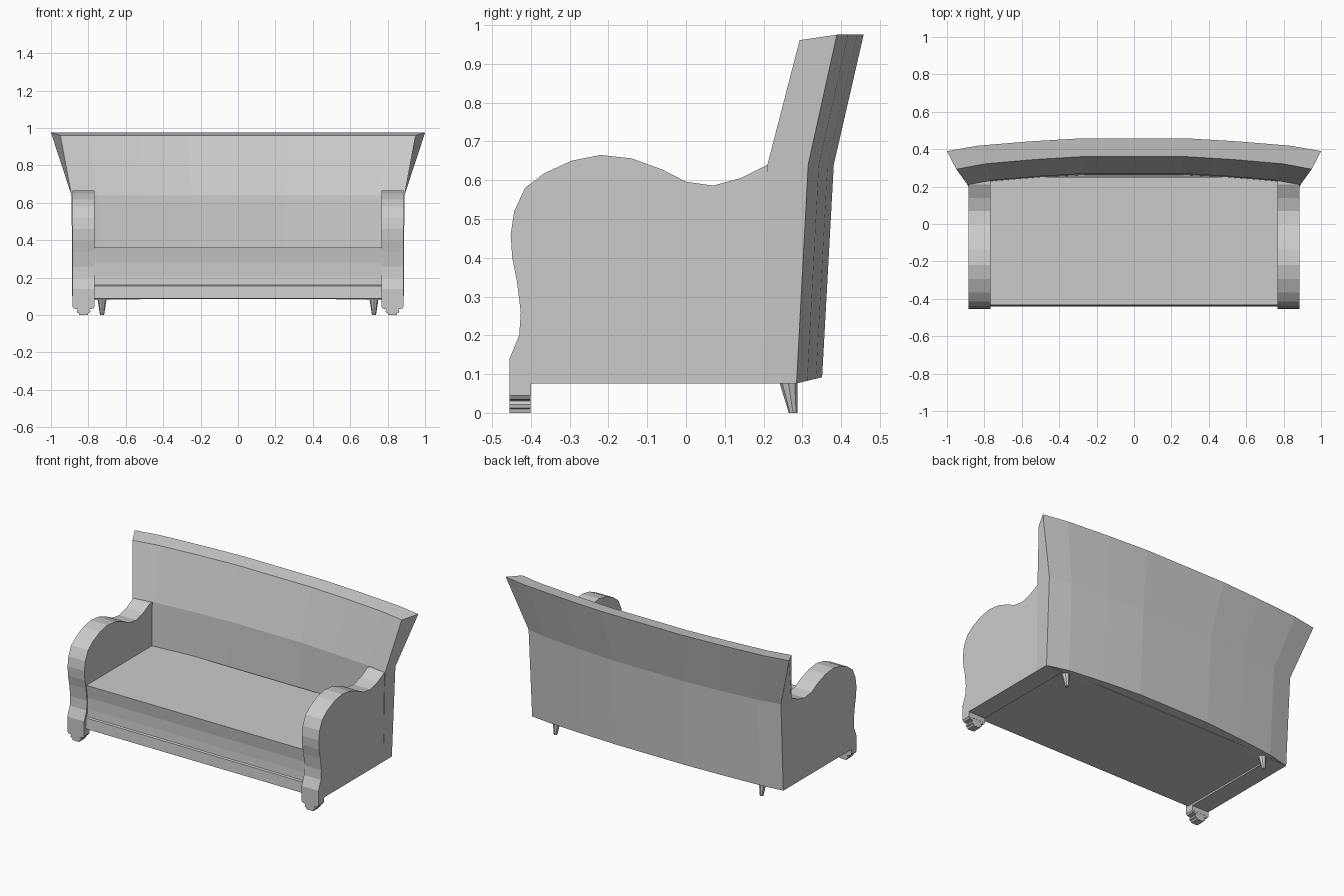
import bpy, bmesh
from mathutils import Vector

if "Cube" in bpy.data.objects:
    bpy.data.objects.remove(bpy.data.objects["Cube"])


def make_object(name, bm):
    bmesh.ops.recalc_face_normals(bm, faces=bm.faces)
    mesh = bpy.data.meshes.new(name)
    bm.to_mesh(mesh)
    bm.free()
    ob = bpy.data.objects.new(name, mesh)
    bpy.context.collection.objects.link(ob)
    return ob


def loft(name, rings):
    """Skin closed rings of equal length and cap both ends."""
    bm = bmesh.new()
    rows = [[bm.verts.new(p) for p in r] for r in rings]
    n = len(rows[0])
    for a, b in zip(rows, rows[1:]):
        for i in range(n):
            j = (i + 1) % n
            bm.faces.new((a[i], a[j], b[j], b[i]))
    bm.faces.new(rows[0])
    bm.faces.new(rows[-1])
    return make_object(name, bm)


def mirrored(ob):
    """Copy an object to the other side of x = 0."""
    bm = bmesh.new()
    bm.from_mesh(ob.data)
    for v in bm.verts:
        v.co.x = -v.co.x
    return make_object(ob.name + "_left", bm)


# Scrolled arms: side profile (y, z) extruded in x
arm_profile = [
    (-.40, .045), (-.455, .045), (-.455, .14), (-.43, .20), (-.426, .26),
    (-.436, .34), (-.448, .40), (-.452, .46), (-.443, .52), (-.415, .58),
    (-.365, .618), (-.295, .65), (-.22, .665), (-.14, .656), (-.06, .627),
    (0, .596), (.07, .586), (.14, .605), (.21, .64), (.30, .64),
    (.285, .076), (-.40, .076)]
arm = loft("arm", [[(x, y, z) for y, z in arm_profile] for x in (.767, .886)])
mirrored(arm)

# Moulded front feet: front profile (half width, z) extruded in y
foot_half = [(.059, .045), (.052, .035), (.03, .031), (.037, .022),
             (.035, .013), (.025, .01), (.023, 0)]
foot_profile = foot_half + [(-w, z) for w, z in reversed(foot_half)]
foot = loft("front_foot", [[(.826 + w, y, z) for w, z in foot_profile]
                           for y in (-.455, -.401)])
mirrored(foot)

# Tapered rear legs, leaning backwards
leg = bmesh.new()
bmesh.ops.create_cone(leg, cap_ends=True, segments=8, radius1=.011,
                      radius2=.024, depth=.085)
for v in leg.verts:
    t = v.co.z / .085 + .5
    v.co += Vector((.727, .276 - .013 * t, .0425))
leg = make_object("rear_leg", leg)
mirrored(leg)

# Seat with front rail
seat_profile = [(-.44, .088), (-.435, .155), (-.425, .16), (-.421, .21),
                (-.421, .28), (-.432, .362), (.25, .362), (.29, .085)]
loft("seat", [[(x, y, z) for y, z in seat_profile] for x in (-.77, .77)])

# Bowed back: each ring corner is (end x, end y, bow, end z, rise at centre)
back_corners = [
    (.886, .20, .06, .076, .012),
    (.886, .285, .066, .076, .016),
    (.89, .315, .066, .64, 0),
    (1.0, .389, .069, .975, 0),
    (.95, .293, .068, .961, 0),
    (.89, .21, .06, .64, 0)]
stations = [(-1, 0), (-.84, .42), (-.56, .76), (-.28, 1),
            (.28, 1), (.56, .76), (.84, .42), (1, 0)]
loft("back", [[(s * x, y + f * bow, z + f * rise)
               for x, y, bow, z, rise in back_corners] for s, f in stations])
